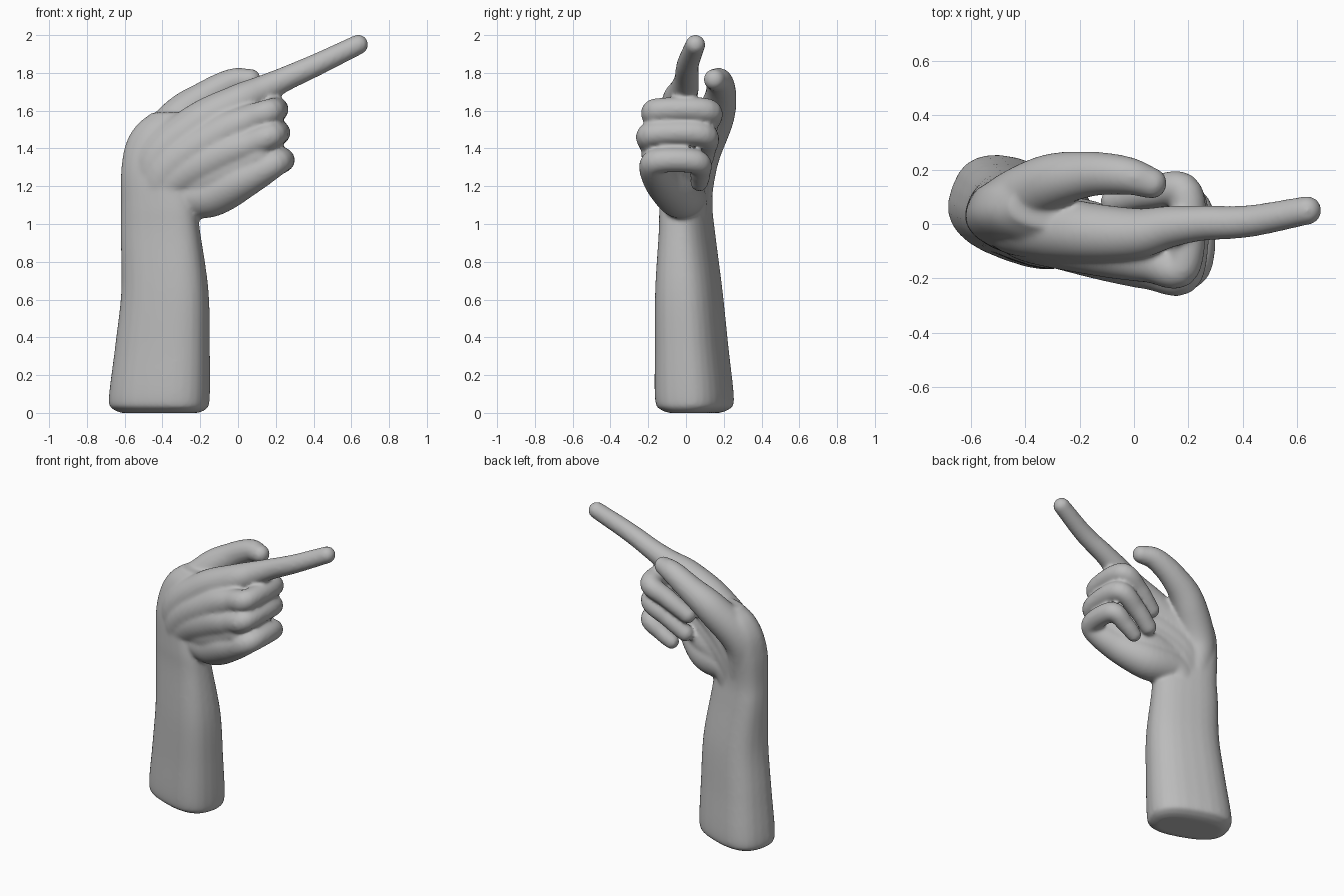
import bpy, bmesh, math
from mathutils import Vector

cube = bpy.data.objects.get("Cube")
if cube:
    bpy.data.objects.remove(cube, do_unlink=True)

skin = bpy.data.materials.new("grey_clay")
skin.use_nodes = True
GREY = (0.5, 0.5, 0.5, 1)
skin.diffuse_color = GREY
skin.node_tree.nodes["Principled BSDF"].inputs["Base Color"].default_value = GREY

bm = bmesh.new()
SIDES = 28


def spline(points, steps=7):
    """Smooth run through points of any number of values."""
    pts = [Vector(p) for p in points]
    pts = [pts[0] * 2 - pts[1]] + pts + [pts[-1] * 2 - pts[-2]]
    out = []
    for a, b, c, d in zip(pts, pts[1:], pts[2:], pts[3:]):
        for i in range(steps):
            t = i / steps
            out.append((b * 2 + (c - a) * t + (a * 2 - b * 5 + c * 4 - d) * t ** 2
                        + (b * 3 - a - c * 3 + d) * t ** 3) / 2)
    return out + [pts[-2]]


def loft(rings):
    """Skin a list of closed rings and cap both ends."""
    loops = [[bm.verts.new(co) for co in ring] for ring in rings]
    for low, high in zip(loops, loops[1:]):
        for i in range(SIDES):
            j = (i + 1) % SIDES
            bm.faces.new((low[i], low[j], high[j], high[i]))
    bm.faces.new(loops[0][::-1])
    bm.faces.new(loops[-1])


def digit(points):
    """Round tapered limb with ball ends; each point is x, y, z, radius."""
    path = spline(points)
    centres = [p.xyz for p in path]
    side = None
    rings = []
    for i, p in enumerate(path):
        along = (centres[min(i + 1, len(path) - 1)] - centres[max(i - 1, 0)]).normalized()
        side = along.orthogonal() if side is None else side - along * side.dot(along)
        side.normalize()
        other = along.cross(side)
        rings.append([p.xyz + (side * math.cos(t) + other * math.sin(t)) * p.w
                      for t in (math.tau * k / SIDES for k in range(SIDES))])
    loft(rings)
    for p in (path[0], path[-1]):
        made = bmesh.ops.create_uvsphere(bm, u_segments=SIDES, v_segments=14, radius=p.w)
        bmesh.ops.translate(bm, verts=made["verts"], vec=p.xyz)


def oval(z, cx, cy, a, b, turn=math.radians(-20), power=0.77):
    """Rounded, slightly squared cross-section of the arm."""
    ring = []
    for k in range(SIDES):
        t = math.tau * k / SIDES
        u = a * math.copysign(abs(math.cos(t)) ** power, math.cos(t))
        v = b * math.copysign(abs(math.sin(t)) ** power, math.sin(t))
        ring.append(Vector((cx + u * math.cos(turn) - v * math.sin(turn),
                            cy + u * math.sin(turn) + v * math.cos(turn), z)))
    return ring


# Forearm and wrist
loft([oval(*row) for row in spline((
    (0, -.415, .045, .21, .11), (.018, -.415, .045, .245, .155), (.07, -.417, .045, .268, .185),
    (.35, -.4, .03, .252, .172), (.65, -.387, .015, .232, .157), (.95, -.41, .005, .215, .127),
    (1.1, -.42, 0, .203, .118), (1.28, -.44, .015, .18, .118), (1.42, -.425, .03, .172, .11),
    (1.52, -.4, .045, .14, .095), (1.59, -.37, .055, .085, .06)))])

# Pointing finger, with its bone through the palm
digit([(-.42, .02, 1.05, .09), (-.43, .01, 1.32, .125), (-.22, -.025, 1.52, .113),
       (0, -.035, 1.645, .094), (.13, -.01, 1.71, .077), (.25, .003, 1.768, .065),
       (.42, .01, 1.845, .059), (.637, .05, 1.95, .053)])
# Curled middle, ring and little fingers
digit([(-.41, .01, 1, .09), (-.38, -.01, 1.27, .13), (-.1, -.085, 1.47, .112),
       (.06, -.135, 1.55, .082), (.18, -.155, 1.6, .066), (.19, .11, 1.6, .066),
       (.06, .115, 1.53, .059), (-.07, .085, 1.44, .053)])
digit([(-.4, .01, .98, .09), (-.36, -.01, 1.21, .125), (-.12, -.085, 1.35, .12),
       (.06, -.155, 1.42, .088), (.19, -.18, 1.475, .066), (.2, .09, 1.475, .065),
       (.06, .1, 1.39, .058), (-.05, .08, 1.31, .053)])
digit([(-.38, .01, .98, .09), (-.33, 0, 1.13, .11), (-.14, -.045, 1.16, .122),
       (.06, -.14, 1.25, .095), (.215, -.16, 1.33, .068), (.225, .055, 1.33, .064),
       (.13, .075, 1.265, .054), (.06, .07, 1.22, .048)])
# Flesh of the palm between the ring and little finger bones
digit([(-.3, -.01, 1.2, .11), (-.12, -.06, 1.26, .12), (.11, -.155, 1.36, .082)])
# Thumb
digit([(-.46, .04, 1.1, .09), (-.47, .06, 1.35, .115), (-.32, .15, 1.56, .104),
       (-.17, .183, 1.675, .084), (-.03, .178, 1.752, .071), (.065, .15, 1.765, .057)])

bmesh.ops.recalc_face_normals(bm, faces=bm.faces)
mesh = bpy.data.meshes.new("pointing_hand")
bm.to_mesh(mesh)
bm.free()
mesh.materials.append(skin)
hand = bpy.data.objects.new("pointing_hand", mesh)
bpy.context.collection.objects.link(hand)

# Fuse the parts into one soft skin
fuse = hand.modifiers.new("fuse", "REMESH")
fuse.mode = "VOXEL"
fuse.voxel_size = 0.011
fuse.use_smooth_shade = True
soften = hand.modifiers.new("soften", "SMOOTH")
soften.factor = 0.5
soften.iterations = 10
